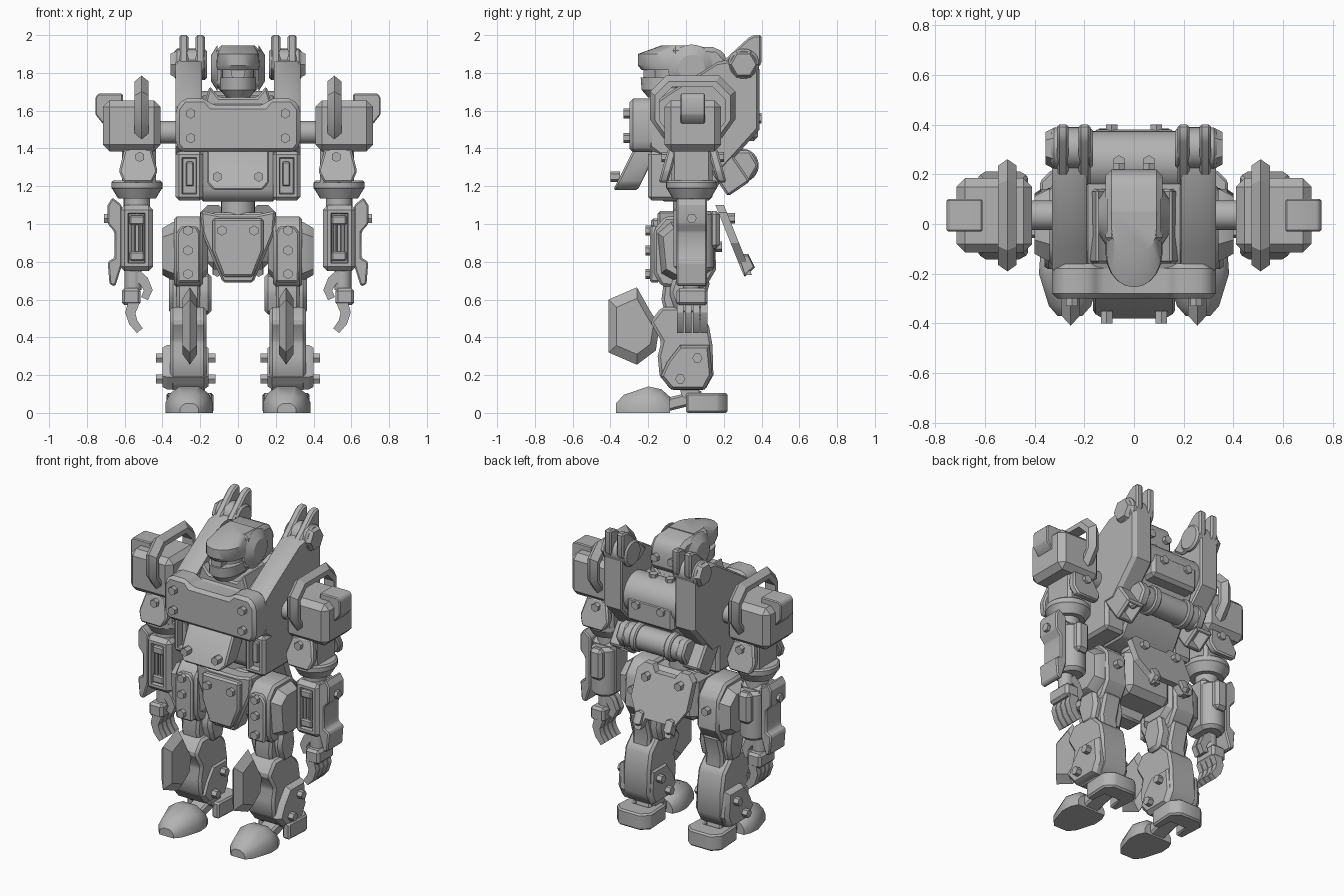
import bpy, bmesh, math
from mathutils import Vector, Matrix

old = bpy.data.objects.get("Cube")
if old:
    bpy.data.objects.remove(old)

grey = bpy.data.materials.new("plain grey")
grey.use_nodes = True
grey.diffuse_color = (0.45, 0.45, 0.45, 1)
grey.node_tree.nodes["Principled BSDF"].inputs["Base Color"].default_value = (0.45, 0.45, 0.45, 1)


def finish(name, bm, mirror=False, bevel=0.0):
    bmesh.ops.recalc_face_normals(bm, faces=bm.faces)
    if bevel:
        edges = [e for e in bm.edges if len(e.link_faces) == 2 and e.calc_face_angle() > 0.6]
        bmesh.ops.bevel(bm, geom=edges, offset=bevel, segments=1, affect='EDGES', clamp_overlap=True)
    me = bpy.data.meshes.new(name)
    bm.to_mesh(me)
    bm.free()
    me.materials.append(grey)
    me.shade_smooth()
    me.set_sharp_from_angle(angle=math.radians(32))
    ob = bpy.data.objects.new(name, me)
    bpy.context.collection.objects.link(ob)
    if mirror:
        mod = ob.modifiers.new("mirror", 'MIRROR')
        mod.use_mirror_merge = False
    return ob


def loft(name, rings, mirror=False, bevel=0.0):
    bm = bmesh.new()
    vs = [[bm.verts.new(p) for p in r] for r in rings]
    n = len(vs[0])
    for a, b in zip(vs, vs[1:]):
        for i in range(n):
            bm.faces.new((a[i], a[(i + 1) % n], b[(i + 1) % n], b[i]))
    bm.faces.new(vs[0])
    bm.faces.new(vs[-1])
    return finish(name, bm, mirror, bevel)


def side(name, pts, x0, x1, mirror=False, bevel=0.0):
    """Side profile of (y, z) points pushed across x."""
    return loft(name, [[(x, y, z) for y, z in pts] for x in (x0, x1)], mirror, bevel)


def front(name, pts, y, thick, slope=0.0, mirror=False, bevel=0.0):
    """Front profile of (x, z) points; slope leans it from the first point."""
    z0 = pts[0][1]
    return loft(name, [[(x, y + d + slope * (z - z0), z) for x, z in pts] for d in (0, thick)], mirror, bevel)


def plate(name, pts, xs, mirror=True):
    """Side profile whose outline shrinks by a factor at each (x, scale)."""
    cy, cz = [sum(p[i] for p in pts) / len(pts) for i in (0, 1)]
    loft(name, [[(x, cy + (y - cy) * s, cz + (z - cz) * s) for y, z in pts] for x, s in xs], mirror)


def box(name, lo, hi, mirror=False, bevel=0.012, tilt=0.0, recess=None, rim=0.025, depth=0.03):
    lo, hi = Vector(lo), Vector(hi)
    size = hi - lo
    bm = bmesh.new()
    bmesh.ops.create_cube(bm, size=1, matrix=Matrix.Diagonal((*size, 1)))
    if bevel:
        bmesh.ops.bevel(bm, geom=bm.edges[:], offset=bevel, segments=1, affect='EDGES')
    if recess:
        bm.normal_update()
        face = max(bm.faces, key=lambda f: f.normal.dot(Vector(recess)) * 10 + f.calc_area())
        bmesh.ops.inset_region(bm, faces=[face], thickness=rim)
        bmesh.ops.inset_region(bm, faces=[face], thickness=0.006, depth=-depth)
    bm.transform(Matrix.Translation((lo + hi) / 2) @ Matrix.Rotation(tilt, 4, 'X'))
    return finish(name, bm, mirror)


def cyl(name, c, r, length, axis='Z', mirror=False, segs=24, r2=None, bevel=0.0):
    bm = bmesh.new()
    bmesh.ops.create_cone(bm, cap_ends=True, segments=segs, radius1=r, radius2=r if r2 is None else r2, depth=length)
    turn = {'X': Matrix.Rotation(math.pi / 2, 4, 'Y'), 'Y': Matrix.Rotation(math.pi / 2, 4, 'X'), 'Z': Matrix()}
    bm.transform(Matrix.Translation(c) @ turn[axis])
    return finish(name, bm, mirror, bevel)


def bolts(name, spots, axis):
    for x, y, z in spots:
        cyl(name, (x, y, z), 0.027, 0.05, axis, True, 6)


def dome(hw, y_front, y_back, z):
    """Plan outline with a rounded front."""
    mid = y_front + hw * 1.2
    arc = [math.pi * i / 10 for i in range(11)]
    return [(hw, y_back, z)] + [(hw * math.cos(a), mid + (y_front - mid) * math.sin(a), z) for a in arc] + [(-hw, y_back, z)]


# Head
side("head_back", [(.22, 1.74), (.22, 1.88), (.17, 1.935), (-.08, 1.945), (-.08, 1.72), (.12, 1.7)], -.115, .115, bevel=.025)
loft("helmet_brow", [dome(.11, -.235, .05, 1.815), dome(.115, -.255, .05, 1.84), dome(.11, -.255, .05, 1.9), dome(.09, -.13, .05, 1.945)])
loft("face", [dome(.085, -.17, 0, 1.70), dome(.085, -.17, 0, 1.85)])
loft("jaw", [dome(.06, -.2, -.02, 1.67), dome(.095, -.235, -.02, 1.71), dome(.095, -.24, -.02, 1.775)])
front("nose_guard", [(-.03, 1.77), (.03, 1.77), (.045, 1.84), (-.045, 1.84)], -.225, .06)
cyl("ear_disc", (.125, .03, 1.825), .125, .035, 'X', True, 32, .07)
cyl("neck", (0, .02, 1.65), .05, .16)
bolts("head_bolt", [(.06, .22, 1.82)], 'Y')

# Torso
side("torso_core", [(-.17, 1.17), (-.13, 1.12), (.12, 1.12), (.24, 1.32), (.3, 1.46), (.3, 1.66), (-.05, 1.68), (-.2, 1.62)], -.2, .2, bevel=.015)
front("chest_plate", [(-.33, 1.42), (-.3, 1.38), (.3, 1.38), (.33, 1.42), (.33, 1.61), (.29, 1.665), (.17, 1.665), (.14, 1.63),
                      (-.14, 1.63), (-.17, 1.665), (-.29, 1.665), (-.33, 1.61)], -.3, .14, bevel=.02)
front("collar", [(-.19, 1.6), (.19, 1.6), (.15, 1.73), (.1, 1.67), (-.1, 1.67), (-.15, 1.73)], -.16, .3, bevel=.01)
front("belly_guard", [(-.13, 1.18), (.13, 1.18), (.165, 1.22), (.165, 1.4), (-.165, 1.4), (-.165, 1.22)], -.385, .13, .5, bevel=.01)
bolts("belly_bolt", [(.11, -.375, 1.25)], 'Y')
bolts("chest_bolt", [(.25, -.305, 1.585), (.25, -.305, 1.455)], 'Y')
box("chest_vent", (.185, -.2, 1.125), (.33, .14, 1.385), True, .018, recess=(0, -1, 0), rim=.022, depth=.04)
box("vent_core", (.235, -.19, 1.2), (.275, -.12, 1.33), True, .006)
plate("yoke_plate", [(-.2, 1.4), (-.2, 1.62), (-.1, 1.69), (.17, 1.86), (.3, 1.88), (.39, 1.82), (.39, 1.5), (.2, 1.29), (-.05, 1.29)],
      [(.19, .97), (.2, 1), (.305, 1), (.33, .94)])
cyl("yoke_hinge", (.25, .305, 1.845), .083, .17, 'X', True, bevel=.012)
cyl("yoke_hinge_cap", (.34, .305, 1.845), .083, .035, 'X', True, 6, .065)
for x in (.2, .287):
    side("yoke_fin", [(.15, 1.82), (.33, 1.985), (.36, 2), (.4, 2), (.4, 1.85), (.33, 1.77), (.22, 1.77)], x - .024, x + .024, True, .01)

# Backpack
cyl("back_drum", (0, .25, 1.58), .125, .39, 'X', segs=32)
box("back_drum_cover", (-.17, .25, 1.44), (.17, .38, 1.6), bevel=.02)
bolts("back_bolt", [(.09, .375, 1.56)], 'Y')
bolts("back_top_bolt", [(.06, .25, 1.7)], 'Z')
cyl("back_tank", (0, .295, 1.31), .076, .42, 'X', segs=32)
cyl("tank_band", (.125, .295, 1.31), .09, .045, 'X', True, bevel=.008)
cyl("tank_cap", (.215, .295, 1.31), .09, .06, 'X', True, 6, bevel=.012)
box("thruster", (.2, .14, 1.165), (.325, .285, 1.41), True, tilt=.6, recess=(0, 0, -1), rim=.012, depth=.1)

# Waist and pelvis
cyl("waist", (0, .02, 1.09), .09, .14)
box("pelvis", (-.17, -.1, .76), (.17, .15, 1.06), bevel=.04)
front("pelvis_frame", [(-.08, .69), (.08, .69), (.12, .78), (.19, .95), (.2, 1.07), (.1, 1.05), (-.1, 1.05), (-.2, 1.07), (-.19, .95), (-.12, .78)],
      -.15, .12, bevel=.012)
front("pelvis_guard", [(-.08, .72), (.08, .72), (.135, .86), (.135, 1.03), (-.135, 1.03), (-.135, .86)], -.185, .06, bevel=.012)
bolts("pelvis_bolt", [(.085, -.185, .965)], 'Y')
front("rear_skirt", [(-.13, .79), (-.13, .73), (-.09, .73), (-.07, .8), (.07, .8), (.09, .73), (.13, .73), (.13, .79), (.2, .9), (.2, 1.06),
                     (.16, 1.1), (.1, 1.1), (.07, 1.06), (-.07, 1.06), (-.1, 1.1), (-.16, 1.1), (-.2, 1.06), (-.2, .9)], .28, .045, -.4)
bolts("skirt_bolt", [(.12, .235, 1.03)], 'Y')
plate("skirt_claw", [(.27, .84), (.33, .84), (.365, .77), (.31, .72)], [(.085, .8), (.11, 1), (.135, .8)])

# Shoulders
cyl("shoulder_axle", (.37, .035, 1.485), .06, .16, 'X', True)
box("shoulder_block", (.41, -.115, 1.385), (.715, .185, 1.655), True, .035)
front("shoulder_tab", [(.61, 1.6), (.61, 1.69), (.74, 1.69), (.755, 1.67), (.755, 1.58), (.715, 1.53), (.69, 1.53), (.69, 1.6)], -.03, .13, mirror=True, bevel=.006)
arch = [(-.1, 1.46), (-.165, 1.55), (-.165, 1.68), (-.09, 1.755), (.16, 1.755), (.235, 1.68), (.235, 1.55), (.17, 1.46)]
rings = []
for y, z in arch:
    dy, dz = (y - .035) * .13, (z - 1.52) * .13
    rings.append([(.51, y + dy, z + dz), (.547, y, z), (.547, y - dy, z - dz), (.473, y - dy, z - dz), (.473, y, z)])
loft("shoulder_arch", rings, True)

# Upper arms and elbows
box("upper_arm", (.435, -.08, 1.2), (.615, .14, 1.42), True, .02)
cuff = [(.455, 1.22), (.605, 1.22), (.63, 1.28), (.6, 1.4), (.46, 1.4), (.425, 1.28)]
front("arm_cuff_front", cuff, -.145, .05, .28, True, .01)
front("arm_cuff_back", cuff, .165, .05, -.28, True, .01)
bolts("cuff_bolt", [(.52, -.105, 1.355), (.52, .175, 1.355)], 'Y')
cyl("elbow_ring", (.535, .03, 1.205), .135, .05, mirror=True, segs=32, bevel=.01)
cyl("elbow_cone", (.535, .03, 1.16), .1, .05, mirror=True, segs=32, r2=.13)
cyl("elbow_post", (.535, .03, 1.1), .07, .12, mirror=True)

# Forearms
box("forearm", (.45, -.065, .75), (.625, .1, 1.1), True, .025, recess=(0, -1, 0), rim=.025, depth=.035)
cyl("forearm_back", (.535, .07, .91), .08, .32, mirror=True, bevel=.02)
for x in (.515, .555):
    cyl("forearm_piston", (x, -.045, .92), .013, .2, mirror=True, segs=10)
for z in (.83, 1.02):
    box("piston_mount", (.495, -.065, z - .025), (.575, -.01, z + .025), True, .008)
front("forearm_guard", [(.615, .78), (.65, .67), (.68, .68), (.69, .8), (.655, .82), (.655, .96), (.69, 1.0), (.69, 1.1), (.665, 1.14), (.615, 1.1)],
      -.05, .16, mirror=True, bevel=.008)
bolts("guard_bolt", [(.685, .03, 1.03)], 'X')
box("forearm_rear_pod", (.49, .12, .87), (.58, .18, 1.07), True, .02)

# Hands
cyl("wrist", (.555, .03, .71), .045, .12, mirror=True)
box("palm", (.515, -.05, .57), (.615, .115, .66), True, .015)


def digit(name, path, y, w):
    rings = []
    for i, (x, z) in enumerate(path):
        a, b = path[max(i - 1, 0)], path[min(i + 1, len(path) - 1)]
        d = Vector((b[0] - a[0], b[1] - a[1])).normalized() * w * (1.7 - .2 * i)
        rings.append([(x - d.y, y - w, z + d.x), (x - d.y, y + w, z + d.x), (x + d.y, y + w, z - d.x), (x + d.y, y - w, z - d.x)])
    loft(name, rings, True)


for i in range(4):
    digit("finger", [(.55, .59), (.57, .53), (.555, .48), (.52, .435)], -.03 + i * .042, .018)
for y in (.01, .055):
    digit("thumb", [(.54, .73), (.5, .7), (.475, .65), (.495, .605)], y, .018)

# Hips and thighs
thigh = [(-.13, .67), (-.17, .74), (-.17, .97), (-.11, 1.04), (.07, 1.04), (.15, .96), (.16, .76), (.1, .66)]
side("thigh_armor", thigh, .185, .34, True, .015)
front("thigh_guard", [(.2, .69), (.32, .69), (.325, .76), (.325, .95), (.3, .99), (.22, .99), (.2, .95)], -.19, .05, mirror=True, bevel=.01)
bolts("thigh_bolt", [(.265, -.19, .965), (.265, -.19, .86), (.265, -.19, .735), (.265, .165, .88)], 'Y')
plate("hip_pod", [(-.13, .74), (-.15, .95), (-.08, 1.01), (.06, 1.01), (.14, .94), (.14, .76), (.06, .7), (-.06, .7)],
      [(.16, .75), (.19, 1), (.345, 1), (.4, .8)])
side("lower_thigh", [(-.11, .75), (-.13, .6), (-.09, .45), (.1, .45), (.09, .56), (.13, .7)], .2, .325, True, .015)
side("knee_bracket", [(-.06, .74), (-.09, .64), (-.05, .52), (.05, .52), (.08, .62), (.06, .74)], .14, .365, True, .02)
plate("knee_fin", [(-.41, .6), (-.26, .665), (-.19, .54), (-.14, .46), (-.16, .33), (-.26, .255), (-.41, .32)],
      [(.217, .72), (.255, 1), (.293, .72)])

# Shins
side("shin", [(-.14, .2), (-.15, .3), (-.13, .38), (-.19, .48), (-.13, .56), (.03, .56), (.12, .47), (.14, .36), (.145, .2), (.1, .12), (-.08, .12)],
     .168, .36, True, .015)
plate("shin_side_plate", [(-.03, .36), (.125, .36), (.14, .2), (.1, .125), (-.08, .125), (-.135, .19), (-.1, .27)],
      [(.155, .85), (.18, 1), (.375, 1), (.4, .88)])
for x in (.145, .41):
    bolts("shin_bolt", [(x, .06, .29), (x, -.03, .18)], 'X')

# Feet
cyl("ankle", (.255, .02, .12), .05, .16, 'X', True, 16)
box("foot_bar", (.2, -.12, .03), (.31, .09, .1), True, tilt=.25)
rings = []
for y, w, h in ((-.37, .05, .05), (-.33, .085, .095), (-.2, .125, .14), (-.13, .12, .125), (-.085, .1, .085)):
    section = [(-1, 0), (1, 0), (1, .4), (.8, .75), (.4, 1), (-.4, 1), (-.8, .75), (-1, .4)]
    rings.append([(.258 + u * w, y, v * h) for u, v in section])
loft("toe", rings, True)
heel = [(.14, 0), (.19, 0), (.2, .1), (.31, .1), (.32, 0), (.37, 0), (.38, .17), (.33, .22), (.18, .22), (.13, .17)]
loft("heel", [[(x, y, z) for x, y in heel] for z in (0, .105)], True, .01)
